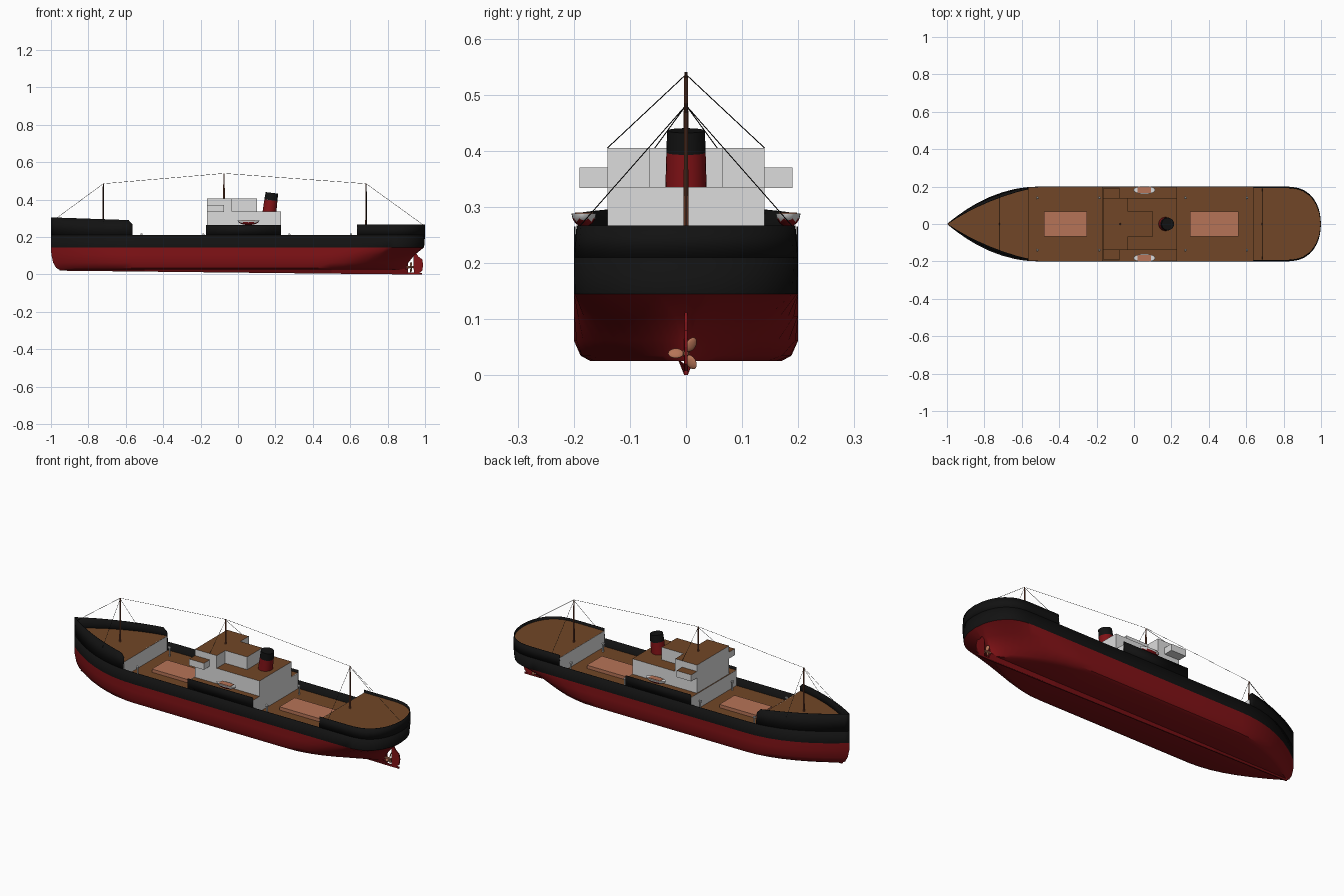
import bpy, bmesh, math
from mathutils import Matrix, Vector

if "Cube" in bpy.data.objects:
    bpy.data.objects.remove(bpy.data.objects["Cube"])


def material(name, rgb):
    m = bpy.data.materials.new(name)
    m.diffuse_color = (*rgb, 1)
    m.use_nodes = True
    m.node_tree.nodes["Principled BSDF"].inputs["Base Color"].default_value = m.diffuse_color
    return m


RED = material("hull red", (0.22, 0.006, 0.008))
BLACK = material("hull black", (0.006, 0.006, 0.006))
DECK = material("deck brown", (0.165, 0.062, 0.02))
WHITE = material("cabin white", (0.72, 0.72, 0.72))
HATCH = material("hatch tan", (0.47, 0.175, 0.095))
MAST = material("mast brown", (0.2, 0.06, 0.03))


def finish(name, bm, mats, smooth=False, rule=None, thick=0):
    if rule:
        bm.normal_update()
        for f in bm.faces:
            f.material_index = rule(f)
    me = bpy.data.meshes.new(name)
    bm.to_mesh(me)
    bm.free()
    ob = bpy.data.objects.new(name, me)
    bpy.context.collection.objects.link(ob)
    for m in mats:
        me.materials.append(m)
    if smooth:
        bpy.ops.object.select_all(action='DESELECT')
        ob.select_set(True)
        bpy.context.view_layer.objects.active = ob
        bpy.ops.object.shade_smooth_by_angle(angle=math.radians(35))
    if thick:
        s = ob.modifiers.new("thickness", 'SOLIDIFY')
        s.thickness = thick
        s.offset = -1
    return ob


def loft(bm, sections):
    rows = [[bm.verts.new(p) for p in s] for s in sections]
    for a, b in zip(rows, rows[1:]):
        for j in range(len(a) - 1):
            bm.faces.new((a[j], b[j], b[j + 1], a[j + 1]))


def box(name, x0, x1, y0, y1, z0, z1, mat, top=None):
    bm = bmesh.new()
    bmesh.ops.create_cube(bm, size=1, matrix=Matrix.Translation(((x0 + x1) / 2, (y0 + y1) / 2, (z0 + z1) / 2))
                          @ Matrix.Diagonal((x1 - x0, y1 - y0, z1 - z0, 1)))
    return finish(name, bm, [mat, top or mat], rule=lambda f: int(f.normal.z > 0.9))


def rod(name, p, q, r1, r2, mat, n=8):
    p, q = Vector(p), Vector(q)
    d = q - p
    bm = bmesh.new()
    bmesh.ops.create_cone(bm, cap_ends=True, segments=n, radius1=r1, radius2=r2, depth=d.length,
                          matrix=Matrix.Translation((p + q) / 2) @ d.to_track_quat('Z', 'Y').to_matrix().to_4x4())
    return finish(name, bm, [mat], smooth=True)


def plate(name, pts, t, mat):
    """Upright centreline plate from an x-z outline."""
    bm = bmesh.new()
    f = bm.faces.new([bm.verts.new((x, -t, z)) for x, z in pts])
    ext = bmesh.ops.extrude_face_region(bm, geom=[f])["geom"]
    bmesh.ops.translate(bm, vec=(0, 2 * t, 0), verts=[v for v in ext if isinstance(v, bmesh.types.BMVert)])
    bmesh.ops.recalc_face_normals(bm, faces=bm.faces)
    return finish(name, bm, [mat])


# Hull rows: z, half beam, bow x, bow power, stern x, stern start, stern powers a and b
ROWS = [(0.025, 0.170, -0.955, 1.8, 0.90, 0.40, 1.7, 1.0),
        (0.035, 0.188, -0.972, 1.9, 0.905, 0.45, 1.8, 1.0),
        (0.062, 0.200, -0.988, 2.0, 0.91, 0.50, 2.0, 0.9),
        (0.105, 0.200, -0.998, 2.1, 0.945, 0.62, 2.3, 0.7),
        (0.145, 0.200, -1.0, 2.1, 0.995, 0.78, 2.8, 0.5),
        (0.210, 0.200, -1.0, 2.1, 1.0, 0.80, 2.8, 0.5)]


def half(x, row=ROWS[-1]):
    z, beam, xb, p, xe, s0, a, b = row
    if x < -0.5:
        return beam * (1 - min(1, (-0.5 - x) / (-0.5 - xb)) ** p)
    if x > s0:
        return beam * max(0, 1 - min(1, (x - s0) / (xe - s0)) ** a) ** b
    return beam


STATIONS = [-1, -0.98, -0.95, -0.9, -0.84, -0.77, -0.7, -0.63, -0.56, -0.5, -0.2, 0.2, 0.4, 0.48, 0.56, 0.64, 0.7,
            0.76, 0.8, 0.84, 0.88, 0.91, 0.94, 0.96, 0.975, 0.987, 0.995, 1]


def span(x0, x1):
    return [x0] + [x for x in STATIONS if x0 + 0.004 < x < x1 - 0.004] + [x1]


# Hull shell, red below the waterline and black above
sections = []
for x in STATIONS:
    t = (x + 1) / 2
    side = []
    for r in ROWS:
        rx = r[2] + (r[4] - r[2]) * t
        side.append((rx, half(rx, r), r[0]))
    sections.append(side[::-1] + [(a, -b, c) for a, b, c in side])
bm = bmesh.new()
loft(bm, sections)
bmesh.ops.remove_doubles(bm, verts=bm.verts, dist=1e-5)
finish("hull", bm, [RED, BLACK], smooth=True, thick=0.003,
       rule=lambda f: int(f.calc_center_median().z > 0.147))


def fore_lean(x):
    return 0.022 * math.sin(math.pi * min(1, max(0, (x + 1) / 0.5)))


def fore_top(x):
    return 0.305 - 0.035 * (x + 1) if x < -0.58 else 0.27


# Raised sides of forecastle, bridge island and poop, each with a deck
RAISED = [("forecastle", span(-1, -0.585) + [-0.565], fore_top, fore_lean, 0.245),
          ("island", [-0.17, 0.23], lambda x: 0.265, lambda x: 0, 0.25),
          ("poop", span(0.635, 1), lambda x: 0.267, lambda x: 0.005, 0.252)]
for name, xs, top, lean, dz in RAISED:
    bm = bmesh.new()
    hi = [(x, max(0, half(x) - lean(x)), top(x)) for x in xs]
    lo = [(x, half(x), 0.21) for x in xs]
    loft(bm, list(zip(hi, lo)))
    loft(bm, [((a, -b, c), (d, -e, f)) for (d, e, f), (a, b, c) in zip(hi, lo)])
    bmesh.ops.remove_doubles(bm, verts=bm.verts, dist=1e-5)
    finish(name + "_sides", bm, [BLACK], smooth=True, thick=0.003)


def deck(name, xs, z, lean=lambda x: 0):
    bm = bmesh.new()
    ys = [max(0, half(x) - lean(x) * 0.55 - 0.002) for x in xs]
    loft(bm, [((x, -y, z), (x, y, z)) for x, y in zip(xs, ys)])
    bmesh.ops.reverse_faces(bm, faces=bm.faces) if bm.faces[:][0].normal.z < 0 else None
    bmesh.ops.remove_doubles(bm, verts=bm.verts, dist=1e-5)
    bmesh.ops.recalc_face_normals(bm, faces=bm.faces)
    finish(name, bm, [DECK])


for name, xs, top, lean, dz in RAISED:
    deck(name + "_deck", xs, dz, lean)
deck("well_deck", span(-0.565, 0.635), 0.165)

# White bulkheads facing the well decks
for name, x, z in (("forecastle", -0.567, 0.245), ("island_front", -0.168, 0.25),
                   ("island_back", 0.228, 0.25), ("poop", 0.637, 0.252)):
    y = half(x) - 0.003 - (fore_lean(x) * 0.55 if x < -0.5 else 0)
    box(name + "_bulkhead", x - 0.002, x + 0.002, -y, y, 0.16, z, WHITE)

# Cargo hatches
box("fore_hatch", -0.48, -0.25, -0.066, 0.066, 0.165, 0.183, HATCH)
box("aft_hatch", 0.30, 0.56, -0.066, 0.066, 0.165, 0.183, HATCH)

# Cabins and bridge
box("deckhouse", -0.165, 0.23, -0.14, 0.14, 0.25, 0.335, WHITE, DECK)
box("bridge", -0.165, -0.032, -0.14, 0.14, 0.335, 0.405, WHITE, DECK)
box("chart_room", -0.032, 0.102, -0.066, 0.066, 0.335, 0.405, WHITE, DECK)
for s in (-1, 1):
    box("bridge_wing", -0.165, -0.075, min(s * 0.14, s * 0.19), max(s * 0.14, s * 0.19), 0.334, 0.37, WHITE, DECK)

# Leaning funnel
rod("funnel", (0.167, 0, 0.325), (0.176, 0, 0.397), 0.037, 0.035, RED, 24)
rod("funnel_top", (0.176, 0, 0.397), (0.181, 0, 0.436), 0.0352, 0.0335, BLACK, 24)

# Masts, with rigging
TOPS = [(-0.72, 0, 0.485), (-0.075, 0, 0.54), (0.685, 0, 0.485)]
for (x, y, z), base, foot in zip(TOPS, (0.245, 0.405, 0.25), ((0.18, 0.27), (0.14, 0.405), (0.19, 0.265))):
    rod("mast", (x, 0, base), (x, 0, z), 0.005, 0.003, MAST)
    for s in (-1, 1):
        fy = min(foot[0], half(x) - 0.01)
        rod("shroud", (x, 0, z - 0.004), (x, s * fy, foot[1]), 0.0009, 0.0009, BLACK, 4)
line = [(-0.985, 0, 0.29)] + TOPS + [(0.99, 0, 0.265)]
for a, b in zip(line, line[1:]):
    rod("stay", a, b, 0.0009, 0.0009, BLACK, 4)

# Deck vents beside the hatches
for x in (-0.515, -0.185, 0.275, 0.605):
    for s in (-1, 1):
        rod("vent", (x, s * 0.14, 0.165), (x, s * 0.14, 0.21), 0.004, 0.004, WHITE)
        rod("vent_cowl", (x - 0.006, s * 0.14, 0.212), (x + 0.005, s * 0.14, 0.212), 0.008, 0.005, WHITE)

# Lifeboats: half ellipsoids, red below, white above, tan cover
for s in (-1, 1):
    bm = bmesh.new()
    bmesh.ops.create_uvsphere(bm, u_segments=16, v_segments=12, radius=1, matrix=Matrix.Rotation(math.pi / 2, 4, 'Y'))
    bmesh.ops.bisect_plane(bm, geom=bm.verts[:] + bm.edges[:] + bm.faces[:], plane_co=(0, 0, 0),
                           plane_no=(0, 0, 1), clear_outer=True)
    bmesh.ops.holes_fill(bm, edges=[e for e in bm.edges if e.is_boundary])
    bmesh.ops.transform(bm, verts=bm.verts, matrix=Matrix.Translation((0.056, s * 0.182, 0.288))
                        @ Matrix.Diagonal((0.058, 0.022, 0.024, 1)))
    finish("lifeboat", bm, [RED, WHITE], smooth=True, rule=lambda f: int(f.calc_center_median().z > 0.277))
    box("boat_cover", 0.02, 0.092, s * 0.182 - 0.016, s * 0.182 + 0.016, 0.286, 0.29, HATCH)

# Keel, skeg and rudder
bm = bmesh.new()
loft(bm, [((x, 0.015, 0.03), (x, 0.003, zb), (x, -0.003, zb), (x, -0.015, 0.03))
          for x, zb in ((-0.955, 0.02), (-0.5, 0.015), (0.5, 0.004), (0.91, 0))])
finish("keel", bm, [RED])
plate("skeg", [(0.5, 0.006), (0.905, 0.0), (0.985, 0.0), (0.985, 0.008), (0.908, 0.01), (0.912, 0.11), (0.6, 0.08)],
      0.004, RED)
plate("rudder", [(0.94, 0.006), (0.97, 0.008), (0.985, 0.02), (0.99, 0.05), (0.985, 0.08), (0.965, 0.095),
                 (0.945, 0.125), (0.938, 0.125)], 0.003, RED)

# Three-bladed propeller
rod("propeller_hub", (0.9, 0, 0.039), (0.937, 0, 0.039), 0.007, 0.005, HATCH, 10)
for k in range(3):
    bm = bmesh.new()
    bmesh.ops.create_uvsphere(bm, u_segments=10, v_segments=6, radius=1, matrix=Matrix.Translation((0.925, 0, 0.039))
                              @ Matrix.Rotation(math.pi / 3 + k * 2 * math.pi / 3, 4, 'X')
                              @ Matrix.Translation((0, 0.018, 0)) @ Matrix.Rotation(0.5, 4, 'Y')
                              @ Matrix.Diagonal((0.003, 0.014, 0.01, 1)))
    finish("propeller_blade", bm, [HATCH], smooth=True)
